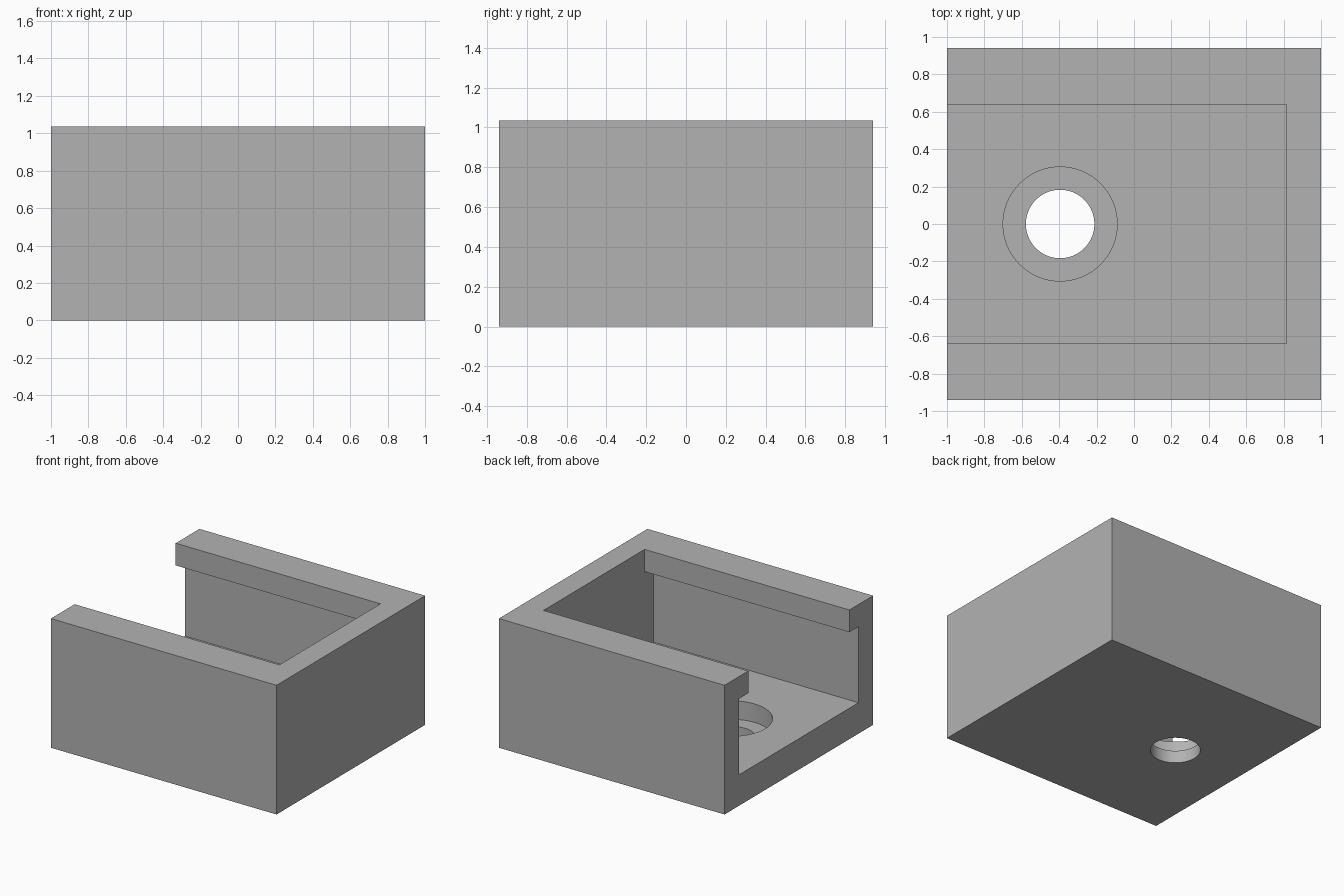
import bpy

if "Cube" in bpy.data.objects:
    bpy.data.objects.remove(bpy.data.objects["Cube"])

HEIGHT, HALF_Y = 1.035, 0.94
FLOOR_Z, LIP_Z = 0.248, 0.857
BACK_X = 0.815
HOLE_X = -0.395


def box(name, x0, x1, half_y, z0, z1):
    bpy.ops.mesh.primitive_cube_add(size=1, location=((x0 + x1) / 2, 0, (z0 + z1) / 2))
    ob = bpy.context.object
    ob.name = name
    ob.scale = (x1 - x0, 2 * half_y, z1 - z0)
    bpy.ops.object.transform_apply(location=True, rotation=False, scale=True)
    return ob


def cylinder(name, radius, z0, z1):
    bpy.ops.mesh.primitive_cylinder_add(vertices=96, radius=radius, depth=z1 - z0,
                                        location=(HOLE_X, 0, (z0 + z1) / 2))
    ob = bpy.context.object
    ob.name = name
    return ob


# Solid block that becomes the open-ended housing
housing = box("housing", -1, 1, HALF_Y, 0, HEIGHT)

# Wide cavity under the lips, narrower slot between them, stepped floor hole
cutters = [
    box("cavity_cutter", -1.2, BACK_X, 0.755, FLOOR_Z, LIP_Z),
    box("slot_cutter", -1.2, BACK_X, 0.64, FLOOR_Z + 0.1, HEIGHT + 0.2),
    cylinder("counterbore_cutter", 0.305, 0.10, FLOOR_Z + 0.2),
    cylinder("through_hole_cutter", 0.183, -0.2, FLOOR_Z + 0.1),
]

# Carve each shape, then remove the cutters
bpy.ops.object.select_all(action='DESELECT')
housing.select_set(True)
bpy.context.view_layer.objects.active = housing
for cutter in cutters:
    mod = housing.modifiers.new(cutter.name, 'BOOLEAN')
    mod.operation = 'DIFFERENCE'
    mod.solver = 'EXACT'
    mod.object = cutter
    bpy.ops.object.modifier_apply(modifier=mod.name)
    bpy.data.objects.remove(cutter, do_unlink=True)

# Single grey finish, smooth round bores with sharp edges
grey = bpy.data.materials.new("plain grey")
grey.diffuse_color = (0.448, 0.448, 0.448, 1)
grey.use_nodes = True
grey.node_tree.nodes["Principled BSDF"].inputs["Base Color"].default_value = grey.diffuse_color
housing.data.materials.clear()
housing.data.materials.append(grey)
bpy.ops.object.shade_smooth_by_angle(angle=0.5)
